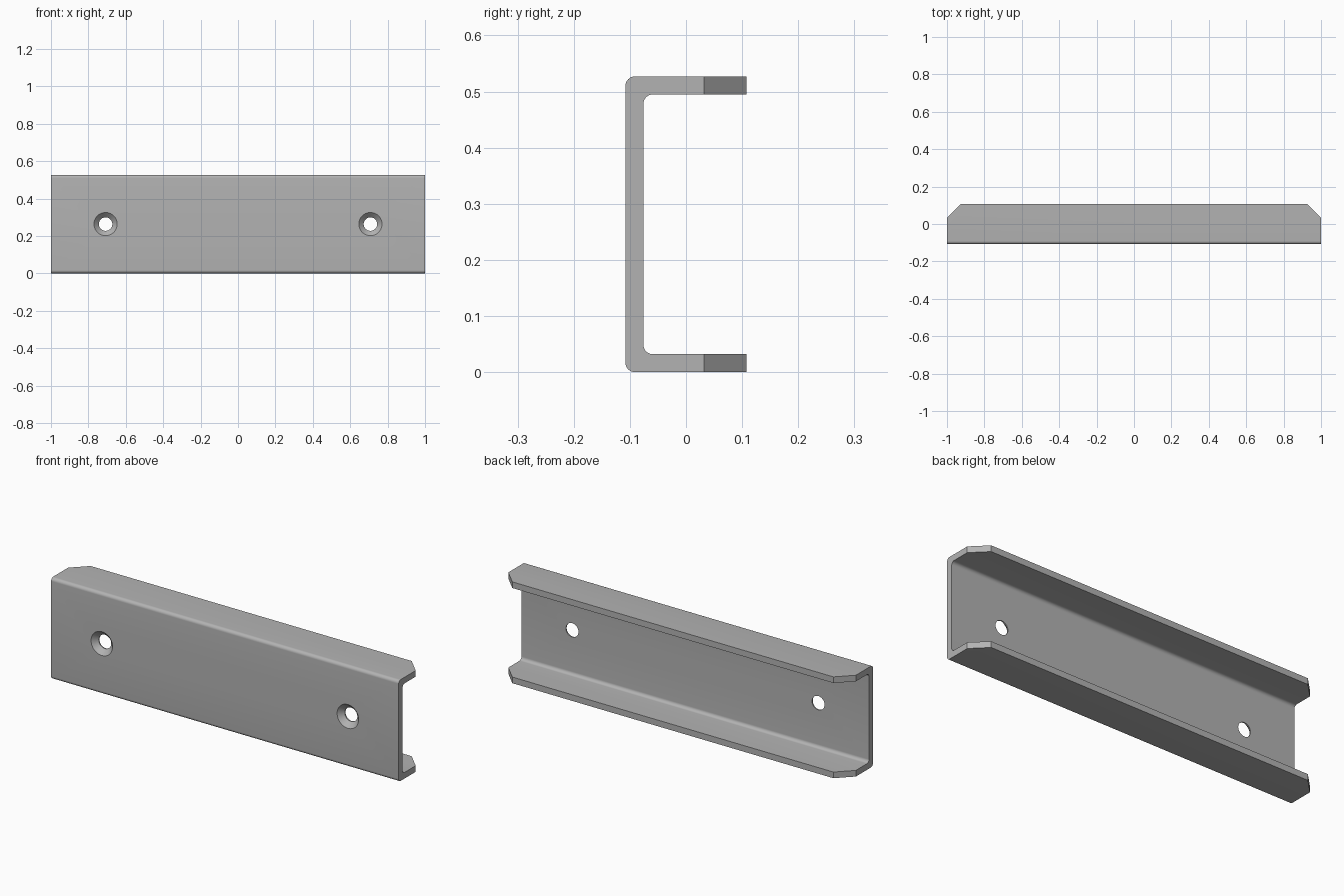
import bpy, bmesh, math
from mathutils import Vector

if "Cube" in bpy.data.objects:
    bpy.data.objects.remove(bpy.data.objects["Cube"], do_unlink=True)

HALF_LEN, HALF_DEPTH, HEIGHT = 1.0, 0.108, 0.527
WALL, BEND, CHAMFER = 0.032, 0.017, 0.076
HOLE_X, HOLE_R, SINK_R = 0.708, 0.036, 0.062
FRONT, BACK = -HALF_DEPTH, HALF_DEPTH

steel = bpy.data.materials.new("grey steel")
steel.use_nodes = True
colour = (0.45, 0.45, 0.45, 1)
steel.diffuse_color = colour
steel.node_tree.nodes["Principled BSDF"].inputs["Base Color"].default_value = colour


def make_object(name, bm):
    bmesh.ops.recalc_face_normals(bm, faces=bm.faces)
    mesh = bpy.data.meshes.new(name)
    bm.to_mesh(mesh)
    bm.free()
    mesh.materials.append(steel)
    obj = bpy.data.objects.new(name, mesh)
    bpy.context.collection.objects.link(obj)
    return obj


def bend(y, z, steps=8):
    """Quarter arc at a lower front bend, from the web round to the flange."""
    arc = [math.pi + math.pi / 2 * i / steps for i in range(steps + 1)]
    return [(y + BEND * math.cos(a), z + BEND * math.sin(a)) for a in arc]


# C-shaped section: lower half, then mirrored for the upper half
outer = bend(FRONT + BEND, BEND) + [(BACK, 0)]
inner = [(BACK, WALL)] + bend(FRONT + WALL + BEND, WALL + BEND)[::-1]
lower = outer + inner
upper = [(y, HEIGHT - z) for y, z in reversed(lower)]

# Extrude the section along the length
bm = bmesh.new()
section = bm.faces.new([bm.verts.new((-HALF_LEN, y, z)) for y, z in lower + upper])
ends = bmesh.ops.extrude_face_region(bm, geom=[section])["geom"]
bmesh.ops.translate(bm, vec=(2 * HALF_LEN, 0, 0),
                    verts=[g for g in ends if isinstance(g, bmesh.types.BMVert)])

# Chamfer the free corners of both flanges
for side in (-1, 1):
    cut = bmesh.ops.bisect_plane(
        bm, geom=bm.verts[:] + bm.edges[:] + bm.faces[:], clear_outer=True,
        plane_co=Vector((side * HALF_LEN, BACK - CHAMFER, 0)),
        plane_no=Vector((side, 1, 0)).normalized())
    rim = [e for e in cut["geom_cut"] if isinstance(e, bmesh.types.BMEdge)]
    bmesh.ops.holes_fill(bm, edges=rim, sides=0)
channel = make_object("channel_bracket", bm)


def hole_cutter(x):
    """Countersunk hole: a stack of rings spun about the y axis."""
    gap = 0.01
    sink = SINK_R - HOLE_R
    rings = [(SINK_R + gap, FRONT - gap), (HOLE_R, FRONT + sink),
             (HOLE_R, FRONT + WALL + gap)]
    count = 48
    bm = bmesh.new()
    loops = []
    for r, y in rings:
        angles = [2 * math.pi * i / count for i in range(count)]
        loops.append([bm.verts.new((x + r * math.cos(a), y, HEIGHT / 2 + r * math.sin(a)))
                      for a in angles])
    for a, b in zip(loops, loops[1:]):
        for i in range(count):
            j = (i + 1) % count
            bm.faces.new((a[i], a[j], b[j], b[i]))
    bm.faces.new(loops[0])
    bm.faces.new(loops[-1])
    cutter = make_object("hole_cutter", bm)
    cutter.hide_render = True
    return cutter


# Drill both countersunk screw holes
bpy.context.view_layer.objects.active = channel
for side in (-1, 1):
    cutter = hole_cutter(side * HOLE_X)
    mod = channel.modifiers.new("screw_hole", "BOOLEAN")
    mod.operation = "DIFFERENCE"
    mod.solver = "EXACT"
    mod.object = cutter
    bpy.ops.object.modifier_apply(modifier=mod.name)
    bpy.data.objects.remove(cutter, do_unlink=True)

# Smooth bends and holes, crisp edges elsewhere
bpy.ops.object.select_all(action="DESELECT")
channel.select_set(True)
bpy.ops.object.shade_smooth_by_angle(angle=math.radians(30))
